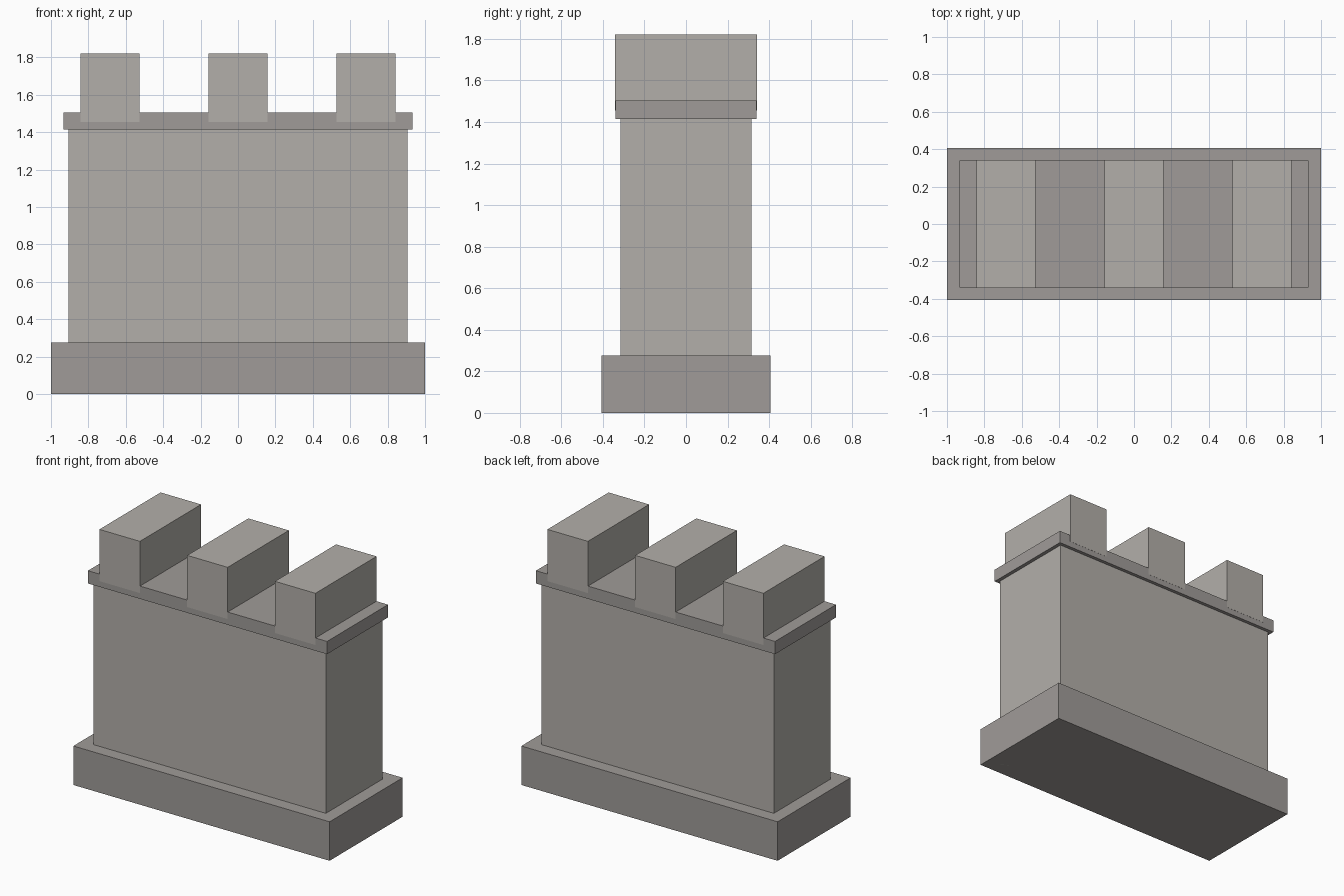
import bpy

if "Cube" in bpy.data.objects:
    bpy.data.objects.remove(bpy.data.objects["Cube"])


def stone(name, colour):
    mat = bpy.data.materials.new(name)
    mat.diffuse_color = (*colour, 1)
    mat.use_nodes = True
    mat.node_tree.nodes["Principled BSDF"].inputs["Base Color"].default_value = mat.diffuse_color
    return mat


light = stone("light_stone", (0.45, 0.43, 0.40))
dark = stone("dark_stone", (0.35, 0.33, 0.315))


def block(name, half_x, half_y, z0, z1, mat, x=0):
    bpy.ops.mesh.primitive_cube_add(size=2, location=(x, 0, (z0 + z1) / 2))
    ob = bpy.context.object
    ob.name = name
    ob.scale = (half_x, half_y, (z1 - z0) / 2)
    bpy.ops.object.transform_apply(location=False, rotation=False, scale=True)
    ob.data.materials.append(mat)
    return ob


# Plinth, wall running down through it, and the overhanging cap
block("plinth", 1.0, 0.407, 0, 0.275, dark)
block("wall", 0.907, 0.316, 0, 1.414, light)
block("cap", 0.933, 0.34, 1.414, 1.504, dark)

# Merlons sunk halfway into the cap
for i in (-1, 0, 1):
    block(f"merlon_{i + 2}", 0.158, 0.341, 1.455, 1.82, light, x=i * 0.685)
